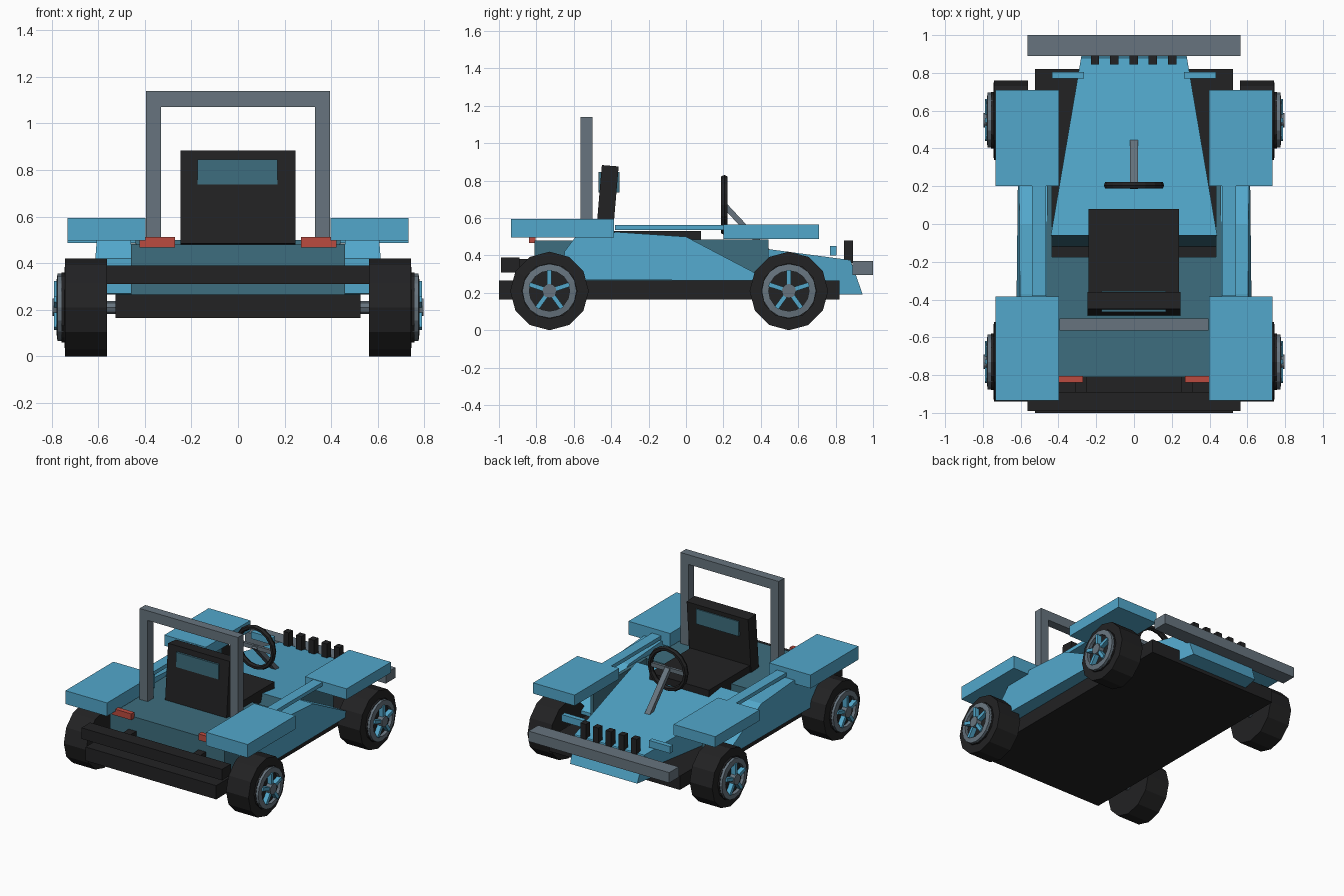
import bpy, bmesh, math
from mathutils import Matrix, Vector

if "Cube" in bpy.data.objects:
    bpy.data.objects.remove(bpy.data.objects["Cube"])


def mat(name, rgb):
    m = bpy.data.materials.new(name)
    m.diffuse_color = (*rgb, 1)
    m.use_nodes = True
    m.node_tree.nodes["Principled BSDF"].inputs["Base Color"].default_value = m.diffuse_color
    return m


BLUE = mat("light blue", (0.085, 0.39, 0.60))
TEAL = mat("dark teal", (0.048, 0.155, 0.21))
BLACK = mat("black", (0.016, 0.016, 0.017))
GREY = mat("steel grey", (0.135, 0.175, 0.21))
RED = mat("red", (0.5, 0.07, 0.05))


def finish(name, bm, m):
    bmesh.ops.recalc_face_normals(bm, faces=bm.faces)
    me = bpy.data.meshes.new(name)
    bm.to_mesh(me)
    bm.free()
    me.materials.append(m)
    ob = bpy.data.objects.new(name, me)
    bpy.context.collection.objects.link(ob)
    return ob


def box(name, x, y, z, m, tilt=0):
    """Box from ranges, optionally tilted about its centre's x axis."""
    bm = bmesh.new()
    size = Matrix.Diagonal((x[1] - x[0], y[1] - y[0], z[1] - z[0], 1))
    mid = Vector((sum(x) / 2, sum(y) / 2, sum(z) / 2))
    bmesh.ops.create_cube(bm, size=1, matrix=Matrix.Translation(mid) @ Matrix.Rotation(tilt, 4, 'X') @ size)
    return finish(name, bm, m)


def pair(name, x, y, z, m):
    for side, s in (("right", 1), ("left", -1)):
        box(f"{name}_{side}", sorted((s * x[0], s * x[1])), y, z, m)


def loft(name, profile, xa, xb, m):
    """Side profile (y, z) spanned between two x functions."""
    bm = bmesh.new()
    a = [bm.verts.new((xa(y, z), y, z)) for y, z in profile]
    b = [bm.verts.new((xb(y, z), y, z)) for y, z in profile]
    n = len(profile)
    bm.faces.new(a)
    bm.faces.new(b)
    for i in range(n):
        j = (i + 1) % n
        bm.faces.new((a[i], a[j], b[j], b[i]))
    return finish(name, bm, m)


def lathe(name, ring, centre, n, axis, m):
    """Closed ring of (radius, offset) points turned about x or y."""
    bm = bmesh.new()
    rows = []
    for k in range(n):
        t = 2 * math.pi * k / n
        row = []
        for r, o in ring:
            c, s = r * math.sin(t), r * math.cos(t)
            p = (o, c, s) if axis == 'X' else (c, o, s)
            row.append(bm.verts.new(Vector(centre) + Vector(p)))
        rows.append(row)
    q = len(ring)
    for k in range(n):
        for i in range(q):
            j = (i + 1) % q
            bm.faces.new((rows[k][i], rows[k][j], rows[k - 1][j], rows[k - 1][i]))
    bmesh.ops.remove_doubles(bm, verts=bm.verts, dist=1e-5)
    return finish(name, bm, m)


# chassis, bumpers, rear deck
box("chassis", (-.525, .525), (-1, .82), (.165, .265), BLACK)
box("rear_bumper", (-.565, .565), (-.99, -.89), (.31, .39), BLACK)
pair("rear_bumper_mount", (.25, .31), (-.9, -.8), (.32, .38), BLACK)
box("front_bumper", (-.565, .565), (.89, 1.0), (.295, .37), GREY)
box("rear_deck", (-.46, .46), (-.81, -.175), (.265, .48), TEAL)
pair("tub_wall", (.435, .46), (-.175, .44), (.265, .485), TEAL)

# tapered hood with teal dashboard face at its rear
hood = loft("hood", [(-.06, .50), (.88, .375), (.945, .19), (.82, .19), (.82, .26), (-.12, .26)],
            lambda y, z: .43 - .17 * y, lambda y, z: .17 * y - .43, BLUE)
hood.data.materials.append(TEAL)
for f in hood.data.polygons:
    if f.normal.y < -.5 and f.center.y < 0:
        f.material_index = 1

# hood vents and front lamps
for i in range(5):
    x = -.206 + .102 * i
    box(f"hood_vent_{i + 1}", (x - .022, x + .022), (.845, .893), (.36, .48), BLACK)
pair("front_lamp", (.265, .435), (.77, .805), (.40, .45), BLUE)

# side panels, rails and fenders
side_profile = [(-.65, .27), (-.65, .42), (-.59, .50), (-.37, .525), (0, .50), (.40, .29), (.40, .265)]
for side, s in (("right", 1), ("left", -1)):
    loft(f"side_panel_{side}", side_profile, lambda y, z: s * .46,
         lambda y, z: s * (.625 - .08 * (z - .265) - .03 * max(y, 0)), BLUE)
pair("side_rail", (.465, .54), (-.38, .2), (.535, .562), BLUE)
pair("rear_fender", (.398, .732), (-.935, -.385), (.497, .594), BLUE)
pair("front_fender", (.398, .732), (.20, .71), (.487, .565), BLUE)
pair("tail_light", (.27, .423), (-.84, -.805), (.467, .512), RED)

# seat
box("seat_cushion", (-.24, .237), (-.40, .08), (.44, .53), BLACK)
box("seat_back", (-.247, .247), (-.467, -.377), (.48, .88), BLACK, tilt=-.085)
box("seat_back_panel", (-.173, .17), (-.467, -.355), (.737, .845), TEAL)

# roll bar
pair("roll_bar_post", (.33, .395), (-.565, -.5), (.47, 1.07), GREY)
box("roll_bar_top", (-.395, .395), (-.565, -.5), (1.07, 1.14), GREY)

# steering wheel and column
rim = [(.143 + .017 * math.cos(a * math.pi / 3), .021 * math.sin(a * math.pi / 3)) for a in range(6)]
lathe("steering_wheel", rim, (0, .205, .67), 16, 'Y', BLACK)
box("steering_crossbar", (-.135, .135), (.195, .215), (.655, .685), GREY)
box("steering_column", (-.02, .02), (.315, .345), (.34, .73), GREY, tilt=math.radians(43))

# wheels
for end, wy in (("rear", -.73), ("front", .55)):
    lathe(f"{end}_axle", [(0, -.6), (.028, -.6), (.028, .6), (0, .6)], (0, wy, .21), 8, 'X', GREY)
    for side, s in (("right", 1), ("left", -1)):
        tag = f"{end}_{side}"
        c = (0, wy, .21)
        lathe(f"tyre_{tag}", [(0, s * .562), (.21, s * .562), (.21, s * .742), (.15, s * .745),
                              (.15, s * .757), (0, s * .757)], c, 12, 'X', BLACK)
        lathe(f"wheel_ring_{tag}", [(.108, s * .75), (.145, s * .75), (.145, s * .775), (.108, s * .78)],
              c, 16, 'X', GREY)
        lathe(f"hub_{tag}", [(0, s * .75), (.038, s * .75), (.038, s * .797), (0, s * .797)], c, 12, 'X', GREY)
        # five spokes
        bm = bmesh.new()
        for k in range(5):
            bmesh.ops.create_cube(bm, size=1, matrix=Matrix.Translation((s * .772, wy, .21))
                                  @ Matrix.Rotation(k * math.tau / 5, 4, 'X')
                                  @ Matrix.Translation((0, 0, .07))
                                  @ Matrix.Diagonal((.036, .024, .085, 1)))
        finish(f"spokes_{tag}", bm, BLUE)
